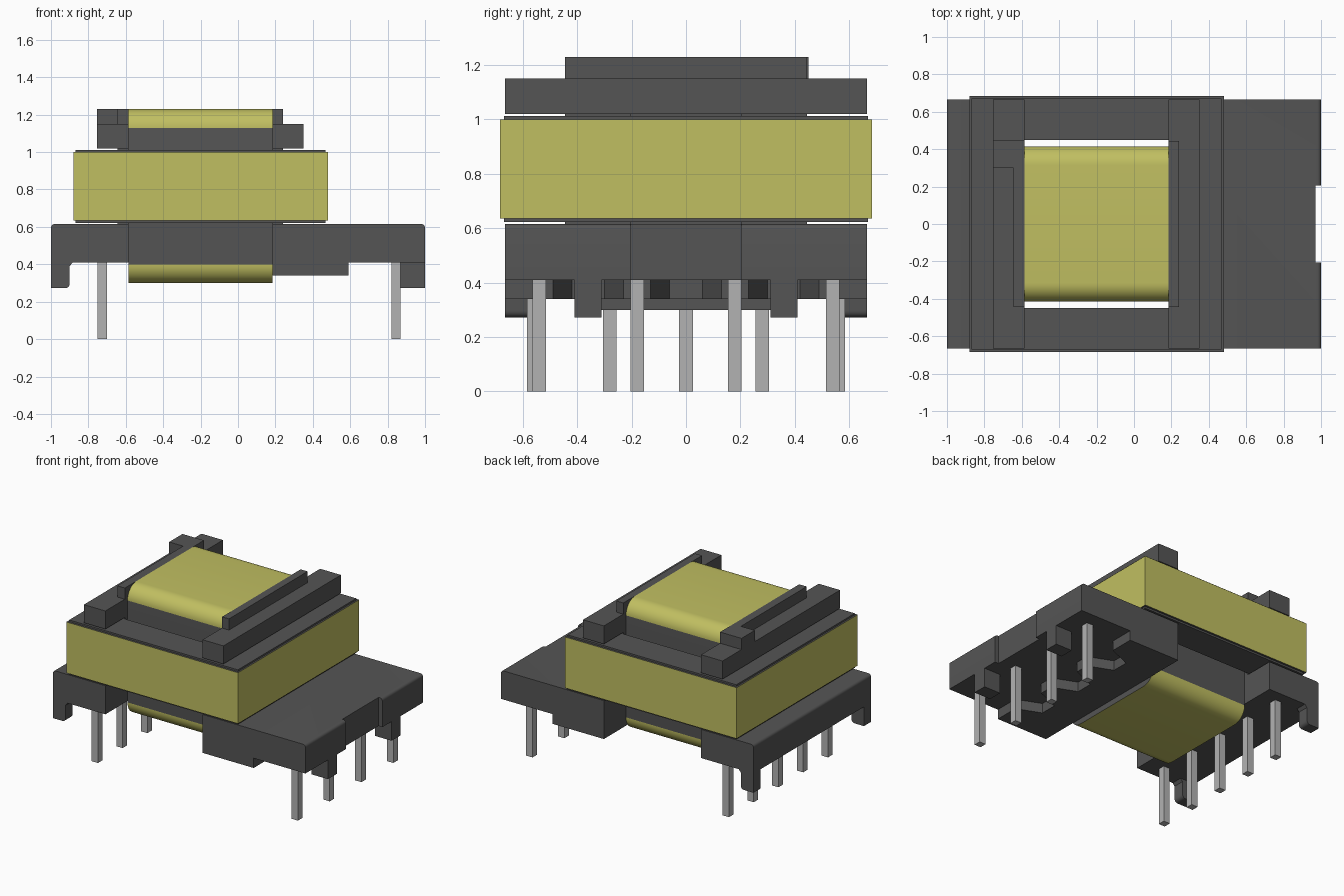
import bpy, bmesh, math

cube = bpy.data.objects.get("Cube")
if cube:
    bpy.data.objects.remove(cube, do_unlink=True)


def material(name, rgb):
    m = bpy.data.materials.new(name)
    m.use_nodes = True
    m.diffuse_color = (*rgb, 1)
    m.node_tree.nodes["Principled BSDF"].inputs["Base Color"].default_value = (*rgb, 1)
    return m


DARK = material("dark_grey", (0.09, 0.09, 0.09))
YELLOW = material("tape_yellow", (0.53, 0.52, 0.12))
METAL = material("pin_grey", (0.45, 0.45, 0.45))


def finish(name, bm, mats, rule=None, smooth=False):
    bmesh.ops.recalc_face_normals(bm, faces=bm.faces)
    bm.normal_update()
    if rule:
        for f in bm.faces:
            f.material_index = rule(f)
    mesh = bpy.data.meshes.new(name)
    bm.to_mesh(mesh)
    bm.free()
    obj = bpy.data.objects.new(name, mesh)
    bpy.context.collection.objects.link(obj)
    for m in mats:
        mesh.materials.append(m)
    if smooth:
        bpy.ops.object.select_all(action="DESELECT")
        obj.select_set(True)
        bpy.context.view_layer.objects.active = obj
        bpy.ops.object.shade_smooth_by_angle(angle=math.radians(30))
    return obj


def prism(points, lo, hi, axis="z"):
    """Extrude a flat profile along one axis."""
    place = {"x": lambda a, b, c: (c, a, b),
             "y": lambda a, b, c: (a, c, b),
             "z": lambda a, b, c: (a, b, c)}[axis]
    bm = bmesh.new()
    low = [bm.verts.new(place(a, b, lo)) for a, b in points]
    high = [bm.verts.new(place(a, b, hi)) for a, b in points]
    bm.faces.new(low)
    bm.faces.new(high)
    for i in range(len(points)):
        j = (i + 1) % len(points)
        bm.faces.new((low[i], low[j], high[j], high[i]))
    return bm


def rect(x0, x1, y0, y1):
    return [(x0, y0), (x1, y0), (x1, y1), (x0, y1)]


def box(name, x, y, z, mat=DARK):
    return finish(name, prism(rect(*x, *y), *z), [mat])


def frame(name, outer, inner, z, mats, rule=None):
    """Rectangular ring with a through hole."""
    bm = bmesh.new()
    rings = [[bm.verts.new((x, y, h)) for x, y in rect(*r)]
             for h in z for r in (outer, inner)]
    ob, ib, ot, it = rings
    for a, b in ((ob, ib), (ot, it), (ob, ot), (ib, it)):
        for i in range(4):
            j = (i + 1) % 4
            bm.faces.new((a[i], a[j], b[j], b[i]))
    return finish(name, bm, mats, rule)


def bevel(bm, test, radius, segments=5):
    edges = [e for e in bm.edges if all(test(v.co) for v in e.verts)]
    bmesh.ops.bevel(bm, geom=edges, offset=radius, segments=segments,
                    profile=0.5, affect="EDGES")


HOLE = (-0.585, 0.185, -0.45, 0.45)
X0, X1 = HOLE[:2]
W = 0.665          # half depth of base and rails
PIN = 0.025        # half width of a pin

# Taped core: rounded long edges, bare flat sides and ends
core = prism(rect(-0.415, 0.415, 0.30, 1.23), X0, X1, "x")
long_edges = [e for e in core.edges if abs(e.verts[0].co.x - e.verts[1].co.x) > 0.1]
bmesh.ops.bevel(core, geom=long_edges, offset=0.1, segments=10, profile=0.5, affect="EDGES")
finish("core", core, [DARK, YELLOW], lambda f: int(abs(f.normal.z) > 0.03), smooth=True)


# Winding: tape on the outside walls only
def tape_rule(f):
    c = f.calc_center_median()
    return int(c.x < -0.8 or c.x > 0.4 or abs(c.y) > 0.6) if abs(f.normal.z) < 0.5 else 0


frame("winding", (-0.88, 0.48, -0.685, 0.685), HOLE, (0.635, 1.0), [DARK, YELLOW], tape_rule)

# Bobbin flanges and their spacers
for name, z in (("lower_flange", (0.622, 0.635)), ("upper_flange", (1.0, 1.012))):
    frame(name, (-0.868, 0.468, -0.67, 0.67), HOLE, z, [DARK])
for x in ((-0.645, X0), (X1, 0.24)):
    for y in ((-0.445, -0.205), (0.205, 0.445)):
        for z in ((0.61, 0.625), (1.01, 1.025)):
            box("spacer", x, y, z)

# Upper rails on both sides of the core
box("left_rail", (X1, 0.35), (-W, W), (1.02, 1.15))
box("left_rail_lip", (X1, 0.24), (-0.445, 0.445), (1.15, 1.23))
box("right_rail", (-0.755, X0), (-W, W), (1.02, 1.15))
box("right_rail_lip", (-0.645, X0), (-0.445, 0.45), (1.15, 1.23))
box("right_rail_stop", (-0.755, -0.645), (0.30, 0.45), (1.15, 1.23))

# Base plates with rounded outer top edges
plan = [(X1, -W), (1, -W), (1, -0.205), (0.97, -0.205),
        (0.97, 0.205), (1, 0.205), (1, W), (X1, W)]
plate = prism(plan, 0.41, 0.615)
bevel(plate, lambda c: c.x > 0.99 and c.z > 0.6, 0.02)
finish("left_base", plate, [DARK], smooth=True)
plate = prism(rect(-1, X0, -W, W), 0.41, 0.615)
bevel(plate, lambda c: c.x < -0.99 and c.z > 0.6, 0.02)
finish("right_base", plate, [DARK], smooth=True)

# Pad under the left base, notched between the pins
pad = [(X1, -W), (0.59, -W)]
for y in (-0.36, 0, 0.36):
    pad += [(0.59, y - 0.13), (0.42, y - 0.06), (0.42, y + 0.06), (0.59, y + 0.13)]
pad += [(0.59, W), (X1, W)]
finish("left_base_pad", prism(pad, 0.34, 0.41), [DARK])

# Standoff feet with a rounded toe
for y in ((-0.41, -0.31), (0.31, 0.41)):
    box("left_foot", (0.87, 1.0), y, (0.272, 0.415))
for y in ((-W, -0.585), (0.585, W)):
    foot = prism([(-1, 0.415), (-1, 0.272), (-0.9, 0.272), (-0.9, 0.39), (-0.88, 0.415)],
                 *y, "y")
    bevel(foot, lambda c: c.z < 0.28 and c.x > -0.95, 0.025)
    finish("right_foot", foot, [DARK], smooth=True)

# Pins: four on the left, five on the right
rows = ((0.845, (-0.54, -0.18, 0.18, 0.54)),
        (-0.725, (-0.56, -0.28, 0, 0.28, 0.56)))
for x, ys in rows:
    for y in ys:
        box("pin", (x - PIN, x + PIN), (y - PIN, y + PIN), (0, 0.42), METAL)
